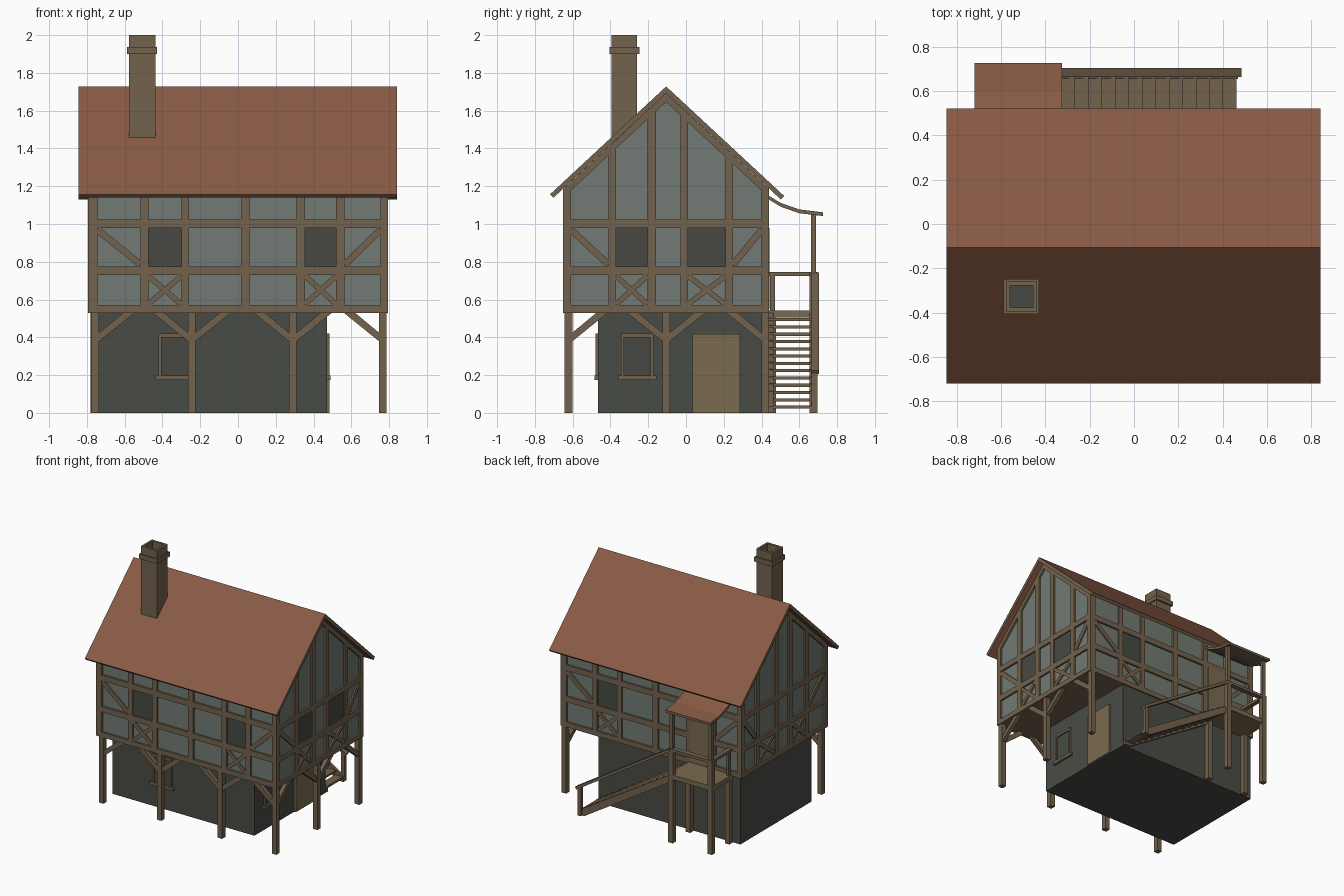
import bpy, bmesh, math
from mathutils import Vector

if "Cube" in bpy.data.objects:
    bpy.data.objects.remove(bpy.data.objects["Cube"])

def mat(name, r, g, b):
    m = bpy.data.materials.new(name)
    lin = [((c / 255 + 0.055) / 1.055) ** 2.4 for c in (r, g, b)]
    m.diffuse_color = (*lin, 1)
    m.use_nodes = True
    m.node_tree.nodes["Principled BSDF"].inputs["Base Color"].default_value = m.diffuse_color
    return m

TILE = mat("roof_red", 137, 91, 69)
WOOD = mat("timber_brown", 114, 98, 77)
PLASTER = mat("plaster_grey_green", 114, 122, 115)
STONE = mat("stone_dark", 73, 76, 69)
GLASS = mat("window_dark", 71, 73, 66)
TAN = mat("plank_tan", 122, 107, 80)

class Part:
    """Collects prisms into one flat-shaded object."""
    def __init__(self, name, *mats):
        self.name, self.mats, self.bm = name, mats, bmesh.new()

    def prism(self, pts, d0, d1, place):
        a = [self.bm.verts.new(place(u, z, d0)) for u, z in pts]
        b = [self.bm.verts.new(place(u, z, d1)) for u, z in pts]
        n = len(pts)
        self.bm.faces.new(a)
        self.bm.faces.new(b[::-1])
        for i in range(n):
            j = (i + 1) % n
            self.bm.faces.new((a[j], a[i], b[i], b[j]))

    def rect(self, u0, u1, z0, z1, d0, d1, place):
        self.prism([(u0, z0), (u1, z0), (u1, z1), (u0, z1)], d0, d1, place)

    def box(self, x0, x1, y0, y1, z0, z1):
        self.rect(x0, x1, z0, z1, y0, y1, lambda u, z, d: (u, d, z))

    def bar(self, p, q, w, d0, d1, place):
        p, q = Vector(p), Vector(q)
        t = (q - p).normalized() * w / 2
        n = Vector((-t.y, t.x))
        self.prism([p + n, p - n, q - n, q + n], d0, d1, place)

    def done(self, rule=None):
        bmesh.ops.recalc_face_normals(self.bm, faces=self.bm.faces)
        self.bm.normal_update()
        if rule:
            for f in self.bm.faces:
                f.material_index = rule(f)
        me = bpy.data.meshes.new(self.name)
        self.bm.to_mesh(me)
        self.bm.free()
        for m in self.mats:
            me.materials.append(m)
        ob = bpy.data.objects.new(self.name, me)
        bpy.context.collection.objects.link(ob)

# wall-local (along, up, outward) to world
def front(u, z, d): return (u, -0.635 - d, z)
def back(u, z, d): return (-u, 0.425 + d, z)
def right(u, z, d): return (0.78 + d, u, z)
def left(u, z, d): return (-0.78 - d, u, z)
def along_x(u, z, d): return (d, u, z)
def along_y(u, z, d): return (u, d, z)

RIDGE_Y, RIDGE_Z, SLOPE = -0.105, 1.728, 0.928
def under_roof(y): return RIDGE_Z - SLOPE * abs(y - RIDGE_Y) - 0.037

# stone ground floor
p = Part("stone_ground_floor", STONE)
p.box(-0.78, 0.47, -0.465, 0.43, 0, 0.535)
p.done()

# upper plaster walls with gables
p = Part("plaster_upper_walls", PLASTER)
p.prism([(-0.635, 0.54), (0.425, 0.54), (0.425, under_roof(0.425)),
         (RIDGE_Y, under_roof(RIDGE_Y)), (-0.635, under_roof(-0.635))],
        -0.78, 0.78, along_x)
p.done()

# jettied floor
p = Part("jetty_floor", WOOD)
p.box(-0.79, 0.79, -0.645, 0.435, 0.53, 0.568)
p.done()

BEAMS = [(0.53, 0.57), (0.73, 0.775), (0.98, 1.025)]
T = 0.015

def timber_wall(side, place, posts, window_bays, tops, glazed=True):
    """Rails, posts, end braces and crosses; dark windows in the given bays."""
    w = Part(side + "_timber_frame", WOOD)
    g = Part(side + "_windows", GLASS)
    for z0, z1 in BEAMS:
        w.rect(posts[0][0], posts[-1][1], z0, z1, -0.01, T, place)
    for a, b in posts:
        w.rect(a, b, 0.53, tops(a, b), -0.01, T, place)
    w.bar((posts[0][1], 0.97), (posts[1][0], 0.785), 0.035, -0.01, T - 0.003, place)
    w.bar((posts[-1][0], 0.97), (posts[-2][1], 0.785), 0.035, -0.01, T - 0.003, place)
    for i in window_bays:
        a, b = posts[i][1], posts[i + 1][0]
        for s, e in ((a, b), (b, a)):
            w.bar((s, 0.575), (e, 0.725), 0.028, -0.01, T - 0.003, place)
        if glazed:
            g.rect(a, b, 0.775, 0.98, -0.002, 0.005, place)
    w.done()
    g.done()

LONG = [(-0.795, -0.745), (-0.515, -0.475), (-0.30, -0.26), (0.015, 0.06),
        (0.31, 0.355), (0.52, 0.565), (0.755, 0.795)]
GABLE = [(-0.65, -0.61), (-0.41, -0.37), (-0.205, -0.16), (-0.03, 0.01),
         (0.21, 0.25), (0.40, 0.44)]
def eave_top(a, b): return 1.185
def gable_top(a, b): return min(under_roof(a), under_roof(b))
timber_wall("front", front, LONG, (1, 4), eave_top)
timber_wall("back", back, LONG, (1, 4), eave_top)
timber_wall("right", right, GABLE, (1, 3), gable_top)
timber_wall("left", left, GABLE, (1, 3), gable_top, False)

# sloping timbers under the gable edges
p = Part("gable_rakes", WOOD)
for place in (right, left):
    for y in (-0.65, 0.44):
        ze, zr = under_roof(y), under_roof(RIDGE_Y)
        p.prism([(y, ze), (RIDGE_Y, zr), (RIDGE_Y, zr - 0.045), (y, ze - 0.045)],
                -0.01, T, place)
p.done()

# main roof
p = Part("main_roof", TILE, WOOD)
e = 0.018
p.prism([(-0.72, 1.157), (RIDGE_Y, RIDGE_Z), (0.52, 1.148), (0.52 - e, 1.148 - e),
         (RIDGE_Y, RIDGE_Z - 0.037), (-0.72 + e, 1.157 - e)], -0.845, 0.842, along_x)
p.done(lambda f: int(abs(f.normal.x) > 0.9 or (f.normal.z < 0 and f.calc_area() < 0.1)))

# chimney with hollow top and collar
p = Part("chimney", WOOD, GLASS)
p.box(-0.577, -0.437, -0.395, -0.26, 1.35, 2.0)
p.bm.normal_update()
top = max(p.bm.faces, key=lambda f: f.calc_center_median().z)
bmesh.ops.inset_region(p.bm, faces=[top], thickness=0.025)
floor = bmesh.ops.extrude_face_region(p.bm, geom=[top])
bmesh.ops.delete(p.bm, geom=[top], context='FACES')
bmesh.ops.translate(p.bm, vec=(0, 0, -0.06),
                    verts=[v for v in floor["geom"] if isinstance(v, bmesh.types.BMVert)])
p.box(-0.588, -0.428, -0.405, -0.247, 1.90, 1.937)
p.done(lambda f: int(abs(f.calc_center_median().z - 1.94) < 0.002))

# jetty posts and braces
p = Part("jetty_posts", WOOD)
FX, RY = (-0.755, -0.245, 0.29, 0.767), (-0.622, -0.105, 0.42)
for x in FX:
    p.box(x - 0.02, x + 0.02, -0.642, -0.602, 0, 0.54)
for y in RY[1:]:
    p.box(0.747, 0.787, y - 0.02, y + 0.02, 0, 0.54)
p.done()
p = Part("jetty_braces", WOOD)
def braces(spots, place, d0, d1):
    for i, c in enumerate(spots):
        for s in (-1, 1):
            if (i == 0 and s < 0) or (i == len(spots) - 1 and s > 0):
                continue
            p.prism([(c + s * 0.015, 0.375), (c + s * 0.21, 0.532),
                     (c + s * 0.15, 0.532), (c + s * 0.015, 0.42)], d0, d1, place)
braces(FX, along_y, -0.637, -0.607)
braces(RY, along_x, 0.752, 0.782)
p.done()

# ground floor windows and door
def stone_window(side, place, u, d):
    g = Part(side + "_ground_window_pane", GLASS)
    g.rect(u - 0.075, u + 0.075, 0.195, 0.405, d - 0.003, d + 0.004, place)
    g.done()
    w = Part(side + "_ground_window_frame", WOOD)
    for s in (-1, 1):
        w.rect(u + s * 0.085, u + s * 0.07, 0.19, 0.42, d - 0.005, d + 0.014, place)
    w.rect(u - 0.085, u + 0.085, 0.40, 0.42, d - 0.005, d + 0.014, place)
    w.rect(u - 0.103, u + 0.103, 0.175, 0.197, d - 0.005, d + 0.02, place)
    w.done()
stone_window("front", front, -0.335, -0.17)
stone_window("right", right, -0.258, -0.31)
p = Part("ground_door", TAN)
p.rect(0.035, 0.285, 0, 0.418, -0.315, -0.295, right)
p.done()
p = Part("upper_back_door", TAN)
p.rect(0.355, 0.52, 0.55, 0.98, -0.005, 0.018, back)
p.done()

# landing
p = Part("landing_floor", TAN)
p.box(-0.715, -0.33, 0.43, 0.69, 0.505, 0.542)
p.done()
p = Part("landing_posts", WOOD)
for x in (-0.695, -0.35):
    p.box(x - 0.02, x + 0.02, 0.436, 0.476, 0, 0.51)
    p.box(x - 0.02, x + 0.02, 0.655, 0.695, 0, 0.745)
    p.box(x - 0.014, x + 0.014, 0.661, 0.689, 0.74, 1.06)
p.done()
p = Part("landing_rails", WOOD)
p.box(-0.715, -0.33, 0.655, 0.695, 0.725, 0.747)
p.box(-0.712, -0.678, 0.44, 0.69, 0.725, 0.747)
p.box(-0.705, -0.685, 0.445, 0.47, 0.53, 0.73)
p.done()

# swept landing roof
p = Part("landing_roof", TILE, WOOD)
curve = [(0.43, 1.155), (0.50, 1.112), (0.60, 1.077), (0.725, 1.062)]
for (a, za), (b, zb) in zip(curve, curve[1:]):
    p.prism([(a, za), (b, zb), (b, zb - 0.02), (a, za - 0.02)], -0.72, -0.325, along_x)
p.done(lambda f: int(f.normal.z < 0.5))

# staircase: treads, stringers and handrail
p = Part("stair_treads", WOOD)
N = 13
for i in range(N):
    x = 0.46 - (i + 1) * 0.79 / N
    z = (i + 1) * 0.54 / (N + 1)
    p.box(x - 0.003, x + 0.064, 0.44, 0.67, z - 0.016, z)
p.done()
p = Part("stair_stringers", WOOD)
for y in (0.437, 0.655):
    p.prism([(0.47, 0), (0.47, 0.035), (-0.34, 0.535), (-0.34, 0.475), (0.42, 0)],
            y, y + 0.025, along_y)
p.done()
p = Part("stair_handrail", WOOD)
p.bar((0.48, 0.215), (-0.34, 0.735), 0.022, 0.663, 0.703, along_y)
p.box(0.44, 0.47, 0.665, 0.695, 0, 0.225)
p.done()
